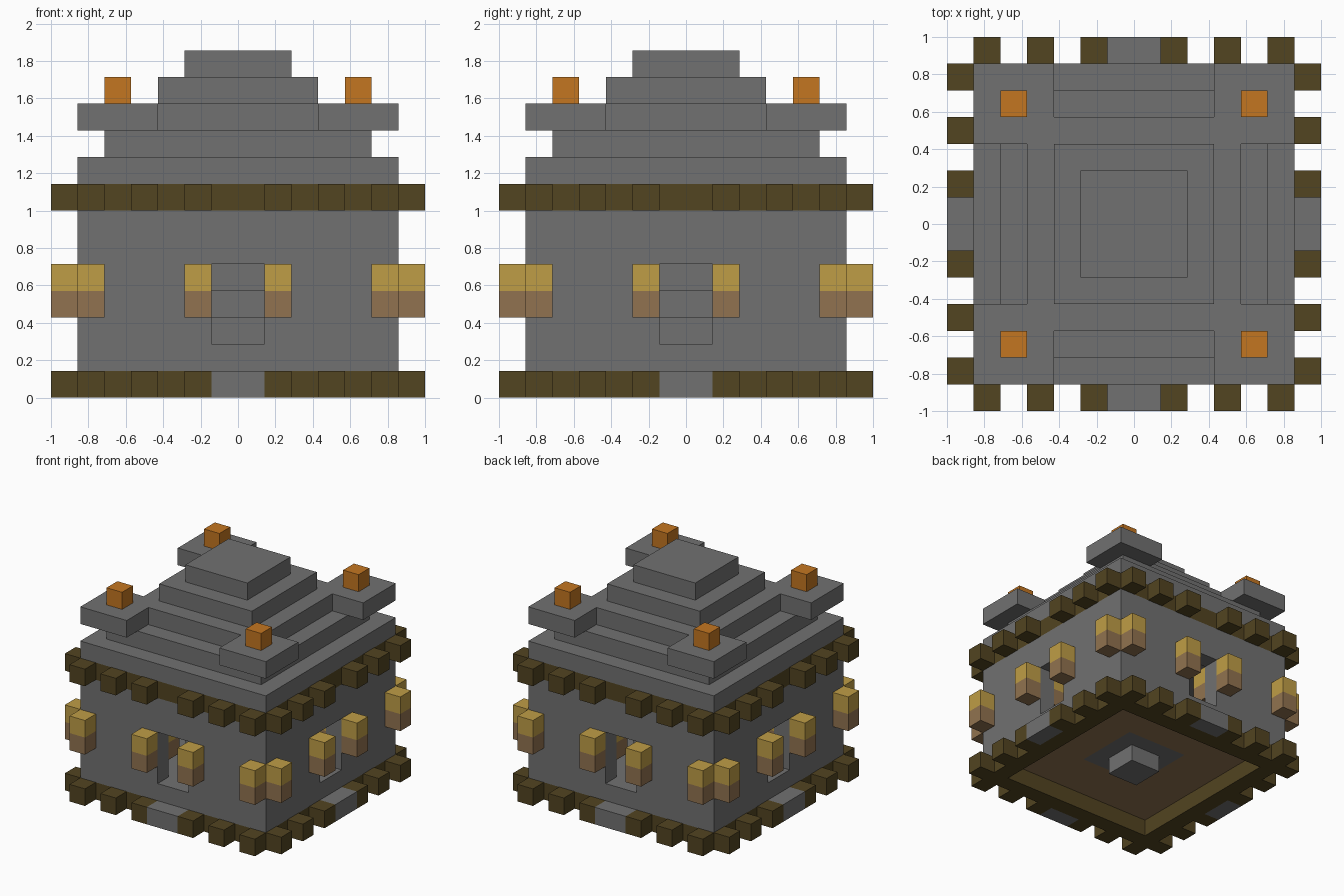
import bpy, bmesh
from mathutils import Matrix, Vector
from math import pi

cube = bpy.data.objects.get("Cube")
if cube:
    bpy.data.objects.remove(cube, do_unlink=True)

U = 1 / 7  # one block


def material(name, rgb):
    m = bpy.data.materials.new(name)
    m.use_nodes = True
    color = (*rgb, 1)
    m.diffuse_color = color
    bsdf = next(n for n in m.node_tree.nodes if n.type == "BSDF_PRINCIPLED")
    bsdf.inputs["Base Color"].default_value = color
    return m


STONE = material("grey stone", (0.165, 0.165, 0.165))
DARK = material("dark wood", (0.085, 0.058, 0.015))
TAN = material("tan wood", (0.285, 0.171, 0.080))
YELLOW = material("straw yellow", (0.52, 0.337, 0.061))
ORANGE = material("ember orange", (0.552, 0.181, 0.015))


def blocks(name, mat, bounds, turns=1):
    """Boxes given as (x0, x1, y0, y1, z0, z1) in blocks, repeated by quarter turns."""
    bm = bmesh.new()
    for turn in range(turns):
        spin = Matrix.Rotation(turn * pi / 2, 4, "Z")
        for x0, x1, y0, y1, z0, z1 in bounds:
            centre = Vector((x0 + x1, y0 + y1, z0 + z1)) * U / 2
            size = Vector((x1 - x0, y1 - y0, z1 - z0)) * U
            bmesh.ops.create_cube(bm, size=1, matrix=spin @ Matrix.Translation(centre) @ Matrix.Diagonal((*size, 1)))
    mesh = bpy.data.meshes.new(name)
    bm.to_mesh(mesh)
    bm.free()
    mesh.materials.append(mat)
    obj = bpy.data.objects.new(name, mesh)
    bpy.context.collection.objects.link(obj)
    return obj


def tier(name, mat, half, z0, z1):
    return blocks(name, mat, [(-half, half, -half, half, z0, z1)])


def cut(obj, cutter):
    cutter.hide_render = True
    mod = obj.modifiers.new("opening", "BOOLEAN")
    mod.operation = "DIFFERENCE"
    mod.solver = "EXACT"
    mod.object = cutter
    bpy.context.view_layer.objects.active = obj
    bpy.ops.object.modifier_apply(modifier=mod.name)
    bpy.data.objects.remove(cutter, do_unlink=True)


# Hollow walls with a window on each side
walls = tier("walls", STONE, 6, 1, 7)
cut(walls, tier("cavity_cutter", STONE, 5, 0, 8))
cut(walls, blocks("window_cutter_x", STONE, [(-8, 8, -1, 1, 2, 5)]))
cut(walls, blocks("window_cutter_y", STONE, [(-1, 1, -8, 8, 2, 5)]))

# Timber frames at the foot and the top of the walls
for name, z in (("base_frame", 0), ("upper_frame", 7)):
    frame = tier(name, DARK, 6, z, z + 1)
    cut(frame, tier("frame_cutter", DARK, 5, z - 1, z + 2))
    blocks(name + "_beam_ends", DARK,
           [(x, x + 1, -7, -6, z, z + 1) for x in (-6, -4, -2, 1, 3, 5)], 4)
blocks("door_steps", STONE, [(-1, 1, -7, -6, 0, 1)], 4)

# Floor, ceiling and the central column
under = tier("floor_boards", TAN, 5, 1, 1.5)
cut(under, tier("floor_cutter", TAN, 2, 0, 3))
tier("floor_top", STONE, 5, 1.5, 2)
tier("ceiling", STONE, 5, 7, 8)
tier("column_foot", STONE, 1, 0, 1)
tier("column_base", STONE, 2, 1, 3)
tier("column_shaft", STONE, 1, 3, 4)
tier("column_head", STONE, 2, 4, 7)

# Two-tone posts outside the walls, and inside beside the windows
posts = [(x, x + 1, -7, -6) for x in (-6, -2, 1, 5)]
posts += [(x, x + 1, -5, -4) for x in (-2, 1)]
blocks("post_bottoms", TAN, [(*p, 3, 4) for p in posts], 4)
blocks("post_tops", YELLOW, [(*p, 4, 5) for p in posts], 4)

# Stepped roof
for i, half in enumerate((6, 5, 4, 3, 2)):
    tier("roof_tier_%d" % (i + 1), STONE, half, 8 + i, 9 + i)

# Corner slabs, notched around the third roof tier, with a lamp on each
slabs = blocks("corner_slabs", STONE, [(3, 6, 3, 6, 10, 11)], 4)
cut(slabs, tier("slab_cutter", STONE, 4, 9, 12))
blocks("corner_lamps", ORANGE, [(4, 5, 4, 5, 11, 12)], 4)
